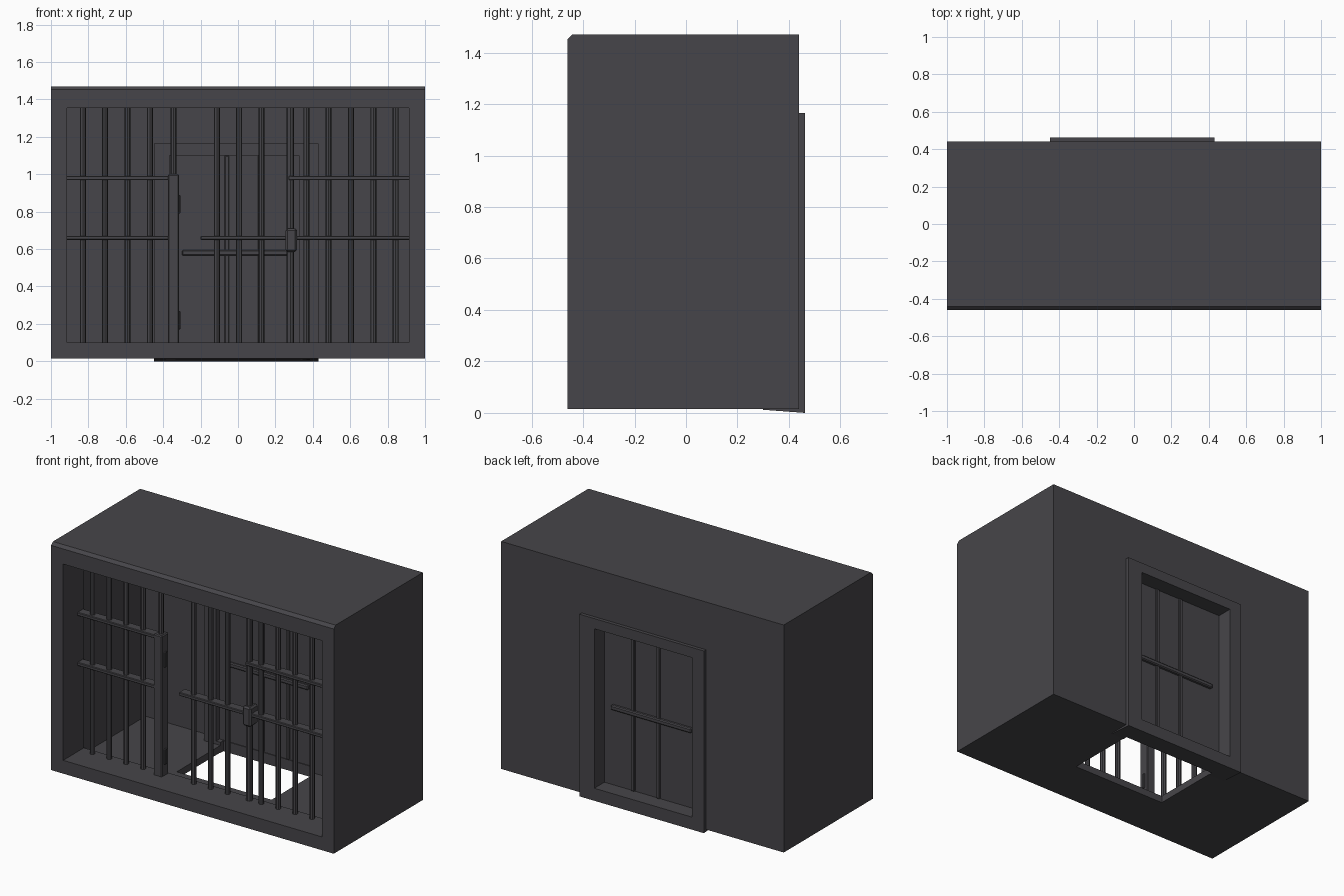
import bpy, bmesh, math
from mathutils import Vector

if "Cube" in bpy.data.objects:
    bpy.data.objects.remove(bpy.data.objects["Cube"])

mat = bpy.data.materials.new("dark charcoal metal")
mat.diffuse_color = (0.062, 0.060, 0.067, 1)
mat.use_nodes = True
mat.node_tree.nodes["Principled BSDF"].inputs["Base Color"].default_value = mat.diffuse_color
BAR_Y = -0.285


def box(name, x, y, z, bevel=0.0):
    """Box from (min, max) ranges on each axis."""
    bm = bmesh.new()
    bmesh.ops.create_cube(bm, size=1)
    for v in bm.verts:
        v.co = Vector([(r[0] + r[1]) / 2 + c * (r[1] - r[0]) for r, c in zip((x, y, z), v.co)])
    if bevel:
        bmesh.ops.bevel(bm, geom=bm.edges[:], offset=bevel, segments=1, affect='EDGES')
    return finish(name, bm)


def finish(name, bm):
    me = bpy.data.meshes.new(name)
    bm.to_mesh(me)
    bm.free()
    me.materials.append(mat)
    ob = bpy.data.objects.new(name, me)
    bpy.context.collection.objects.link(ob)
    return ob


def cut(ob, x, y, z):
    """Subtract a box from an object."""
    c = box("cutter", x, y, z)
    c.hide_render = True
    m = ob.modifiers.new("cut", 'BOOLEAN')
    m.operation = 'DIFFERENCE'
    m.solver = 'EXACT'
    m.object = c
    bpy.context.view_layer.objects.active = ob
    bpy.ops.object.modifier_apply(modifier=m.name)
    bpy.data.objects.remove(c)


def rod(name, x, z0, z1, y=BAR_Y, r=0.016):
    """Upright eight-sided bar."""
    bm = bmesh.new()
    bmesh.ops.create_cone(bm, cap_ends=True, segments=8, radius1=r, radius2=r, depth=z1 - z0)
    bmesh.ops.translate(bm, verts=bm.verts[:], vec=(x, y, (z0 + z1) / 2))
    return finish(name, bm)


# cell shell, with the front edge of the roof slightly lowered
bm = bmesh.new()
bmesh.ops.create_cube(bm, size=1)
for v in bm.verts:
    v.co = Vector((v.co.x * 2, -0.01 + v.co.y * 0.9, 0.7425 + v.co.z * 1.455))
top_front = [e for e in bm.edges if all(v.co.y < -0.4 and v.co.z > 1 for v in e.verts)]
bmesh.ops.bevel(bm, geom=top_front, offset=0.018, segments=1, affect='EDGES')
shell = finish("cell_shell", bm)
cut(shell, (-0.92, 0.92), (-0.25, 0.38), (0.06, 1.36))     # room
cut(shell, (-0.915, 0.915), (-0.6, -0.24), (0.10, 1.355))  # barred opening
cut(shell, (-0.40, 0.38), (0.33, 0.6), (0.07, 1.13))       # doorway
cut(shell, (-0.335, 0.335), (-0.14, 0.33), (-0.1, 0.2))    # floor hatch

# thick rear door surround, recessed on both sides of the door panel
surround = box("rear_door_surround", (-0.45, 0.43), (0.30, 0.462), (0, 1.165))
cut(surround, (-0.365, 0.325), (0.2, 0.6), (0.08, 1.10))
cut(surround, (-0.335, 0.335), (0.2, 0.33), (-0.1, 0.081))
for v in surround.data.vertices:                            # sill slopes up to the floor
    if v.co.z < 0.001 and v.co.y < 0.4:
        v.co.z = 0.012
box("rear_door_panel", (-0.37, 0.33), (0.335, 0.36), (0.07, 1.11))
box("rear_door_rail", (-0.30, 0.27), (0.32, 0.38), (0.565, 0.595), 0.006)
for x in (-0.06, 0.12):
    box("rear_door_rib", (x - 0.013, x + 0.013), (0.325, 0.372), (0.08, 1.10), 0.005)

# upright front bars (a gap is left beside the hinge post)
for i in range(15):
    x = -0.83 + i * 0.1195
    if i not in (4, 5, 9):
        rod("front_bar", x, 0.05, 1.37)

# flat cross rails
for x0, x1, z in ((-0.93, -0.34, 0.98), (-0.93, -0.34, 0.66),
                  (0.27, 0.93, 0.98), (-0.2, 0.93, 0.66)):
    box("cross_rail", (x0, x1), (BAR_Y - 0.03, BAR_Y + 0.03), (z - 0.011, z + 0.011), 0.004)

# hinge post with two hinge plates
box("hinge_post", (-0.375, -0.315), (BAR_Y - 0.035, BAR_Y + 0.035), (0.09, 1.0), 0.006)
rod("hinge_post_top", -0.345, 0.99, 1.37, r=0.016)
for z in (0.22, 0.84):
    box("hinge_plate", (-0.325, -0.308), (BAR_Y - 0.012, BAR_Y + 0.012), (z - 0.05, z + 0.05), 0.004)

# latch post and lock
rod("latch_post", 0.28, 0.05, 1.37, r=0.02)
box("lock_case", (0.255, 0.315), (BAR_Y - 0.04, BAR_Y + 0.04), (0.585, 0.71), 0.01)
